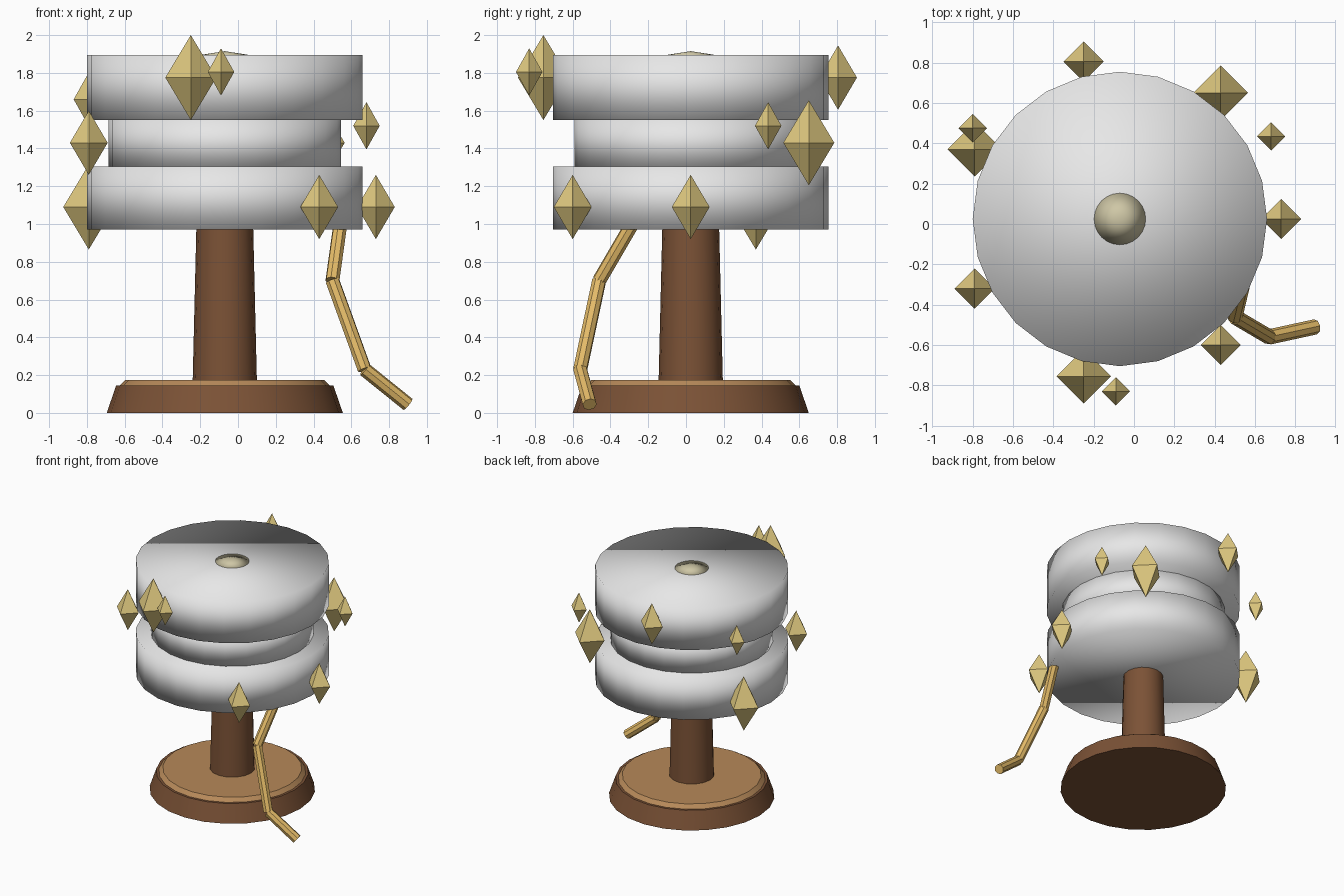
import bpy
from mathutils import Vector

cube = bpy.data.objects.get("Cube")
if cube:
    bpy.data.objects.remove(cube, do_unlink=True)

AXIS_X, AXIS_Y = -0.07, 0.025


def make_material(name, colour):
    mat = bpy.data.materials.new(name)
    mat.use_nodes = True
    mat.diffuse_color = (*colour, 1)
    mat.node_tree.nodes["Principled BSDF"].inputs["Base Color"].default_value = (*colour, 1)
    return mat


white = make_material("white", (0.8, 0.8, 0.8))
gold = make_material("gem gold", (0.76, 0.6, 0.22))
pale = make_material("pale gold", (0.62, 0.57, 0.38))
dark_wood = make_material("dark wood", (0.2, 0.085, 0.037))
light_wood = make_material("light wood", (0.47, 0.25, 0.1))
rope_tan = make_material("rope tan", (0.78, 0.5, 0.14))


def finish(name, mat, smooth):
    obj = bpy.context.object
    obj.name = name
    obj.data.materials.append(mat)
    if smooth == "all":
        bpy.ops.object.shade_smooth()
    elif smooth == "edges":
        bpy.ops.object.shade_smooth_by_angle()
    return obj


def drum(name, mat, z0, z1, r0, r1, sides=24, smooth="edges"):
    """Upright tapered cylinder on the main axis."""
    bpy.ops.mesh.primitive_cone_add(vertices=sides, radius1=r0, radius2=r1, depth=z1 - z0,
                                    location=(AXIS_X, AXIS_Y, (z0 + z1) / 2))
    return finish(name, mat, smooth)


# Wooden stand
drum("base", dark_wood, 0, 0.145, 0.625, 0.575)
drum("base_top", light_wood, 0.14, 0.175, 0.56, 0.525)
drum("post", dark_wood, 0.17, 1.0, 0.17, 0.15, sides=16)

# Spool with a softly shaded finish
drum("lower_disc", white, 0.97, 1.305, 0.73, 0.73, smooth="all")
drum("middle_disc", white, 1.3, 1.555, 0.615, 0.615, smooth="all")
drum("upper_disc", white, 1.55, 1.895, 0.73, 0.73, smooth="all")
drum("top_button", pale, 1.89, 1.915, 0.16, 0, smooth="all")

# Hanging rope made of straight pieces
rope = [Vector(p) for p in ((0.55, -0.25, 1.06), (0.5, -0.46, 0.7),
                            (0.67, -0.56, 0.23), (0.9, -0.51, 0.045))]
for i, (a, b) in enumerate(zip(rope, rope[1:])):
    bpy.ops.mesh.primitive_cylinder_add(vertices=8, radius=0.038, depth=(b - a).length,
                                        location=(a + b) / 2)
    bpy.context.object.rotation_euler = (b - a).to_track_quat("Z", "Y").to_euler()
    finish(f"rope_piece_{i + 1}", rope_tan, "edges")

# Floating gems: four-sided double pyramids in three sizes (half width, half height)
SIZES = {"small": (0.07, 0.125), "medium": (0.1, 0.17), "large": (0.135, 0.225)}
GEMS = [
    ("medium", -0.25, 0.805, 1.775), ("large", 0.43, 0.65, 1.43),
    ("small", 0.68, 0.435, 1.52), ("medium", 0.73, 0.025, 1.09),
    ("medium", 0.43, -0.6, 1.09), ("small", -0.09, -0.83, 1.805),
    ("large", -0.25, -0.755, 1.775), ("medium", -0.79, -0.32, 1.43),
    ("large", -0.79, 0.37, 1.09), ("small", -0.8, 0.475, 1.66),
]
for i, (size, x, y, z) in enumerate(GEMS):
    w, h = SIZES[size]
    mesh = bpy.data.meshes.new("gem")
    ring = [(w, 0, 0), (0, w, 0), (-w, 0, 0), (0, -w, 0)]
    faces = []
    for k in range(4):
        n = (k + 1) % 4
        faces += [(k, n, 4), (n, k, 5)]
    mesh.from_pydata(ring + [(0, 0, h), (0, 0, -h)], [], faces)
    mesh.materials.append(gold)
    gem = bpy.data.objects.new(f"gem_{i + 1}", mesh)
    gem.location = (x, y, z)
    bpy.context.collection.objects.link(gem)
